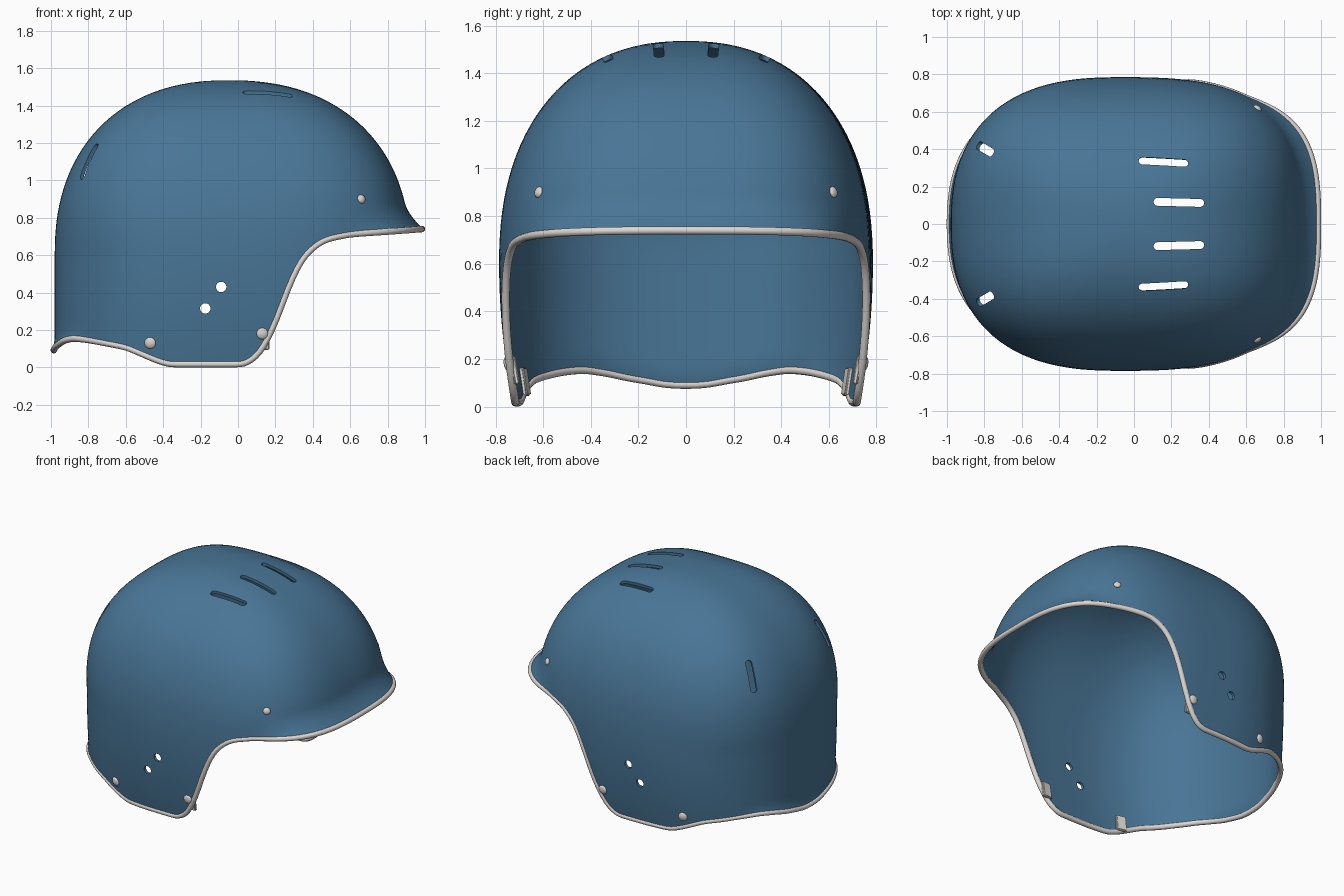
import bpy, bmesh, math
from mathutils import Vector, Matrix
from mathutils.bvhtree import BVHTree

if "Cube" in bpy.data.objects:
    bpy.data.objects.remove(bpy.data.objects["Cube"])

COLS, ROWS = 240, 44
CX, Z0, H, P = -0.05, 0.6, 0.935, 2.27


def material(name, rgb):
    m = bpy.data.materials.new(name)
    m.diffuse_color = (*rgb, 1)
    m.use_nodes = True
    m.node_tree.nodes["Principled BSDF"].inputs["Base Color"].default_value = m.diffuse_color
    return m


BLUE = material("steel blue", (0.066, 0.18, 0.308))
GREY = material("light warm grey", (0.72, 0.68, 0.65))

# lower edge height as a function of length position
EDGE = [(-1.0, .09), (-.98, .09), (-.97, .11), (-.93, .14), (-.88, .155), (-.8, .145),
        (-.6, .107), (-.47, .05), (-.38, .016), (.04, .016), (.12, .075), (.2, .23),
        (.26, .40), (.33, .56), (.39, .63), (.465, .682), (.6, .710), (.75, .722),
        (.92, .738), (1.0, .738)]


def edge_height(x):
    for (x0, z0), (x1, z1) in zip(EDGE, EDGE[1:]):
        if x <= x1:
            return z0 + (z1 - z0) * max(0, (x - x0) / (x1 - x0))
    return EDGE[-1][1]


def step(v):
    v = min(1, max(0, v))
    return v * v * (3 - 2 * v)


def plan_radius(a, h):
    # superellipse plan, squarer towards the front and the crown
    c, s = math.cos(a), math.sin(a)
    n = 2.68 + 0.25 * c + h * (0.35 - 0.3 * c)
    ax = 0.97 if c > 0 else 0.93
    return (abs(c / ax) ** n + abs(s / 0.785) ** n) ** (-1 / n)


def finish(obj, mat, angle=40):
    obj.data.materials.clear()
    obj.data.materials.append(mat)
    bpy.ops.object.select_all(action='DESELECT')
    obj.select_set(True)
    bpy.context.view_layer.objects.active = obj
    bpy.ops.object.shade_smooth_by_angle(angle=math.radians(angle))


def new_object(name, bm):
    me = bpy.data.meshes.new(name)
    bmesh.ops.recalc_face_normals(bm, faces=bm.faces)
    bm.to_mesh(me)
    bm.free()
    o = bpy.data.objects.new(name, me)
    bpy.context.collection.objects.link(o)
    return o


# smoothed rim heights around the shell
angles = [2 * math.pi * j / COLS for j in range(COLS)]
plan_x = [CX + plan_radius(a, 0) * math.cos(a) for a in angles]
rim = [edge_height(x) for x in plan_x]
for _ in range(3):
    rim = [(rim[j - 1] + 2 * rim[j] + rim[(j + 1) % COLS]) / 4 for j in range(COLS)]


def shell_point(j, t):
    a, zr, x0 = angles[j], rim[j], plan_x[j]
    quarter = H * math.pi / 2
    total = quarter + Z0 - zr if zr < Z0 else H * math.acos(((zr - Z0) / H) ** (P / 2))
    d = t * total
    if d < quarter:
        phi = d / H
        s, z = math.sin(phi) ** (2 / P), Z0 + H * math.cos(phi) ** (2 / P)
    else:
        s, z = 1.0, Z0 - (d - quarter)
    r = s * plan_radius(a, max(0, (z - Z0) / H))
    # flared brim in front, small lip behind
    up = max(0, z - zr)
    r += 0.08 * step((x0 - 0.58) / 0.36) * max(0, 1 - up / 0.15) ** 2
    r += 0.014 * step((-x0 - 0.75) / 0.2) * max(0, 1 - up / 0.08) ** 2
    tuck = 1 - 0.08 * (max(0, Z0 - z) / Z0) ** 2
    return Vector((CX + r * math.cos(a), r * math.sin(a) * tuck, z))


# shell surface
bm = bmesh.new()
apex = bm.verts.new((CX, 0, Z0 + H))
rows = []
for i in range(1, ROWS + 1):
    t = 1 - (1 - i / ROWS) ** 1.25
    rows.append([bm.verts.new(shell_point(j, t)) for j in range(COLS)])
for j in range(COLS):
    k = (j + 1) % COLS
    bm.faces.new((apex, rows[0][j], rows[0][k]))
    for A, B in zip(rows, rows[1:]):
        bm.faces.new((A[j], B[j], B[k], A[k]))
bm.normal_update()
surface = BVHTree.FromBMesh(bm)
rim_path = [v.co.copy() for v in rows[-1]]
shell = new_object("helmet_shell", bm)
if shell.data.polygons[0].normal.z < 0:
    shell.data.flip_normals()
solid = shell.modifiers.new("thickness", 'SOLIDIFY')
solid.thickness, solid.offset = 0.02, -1


# stadium shaped cutters for vents and strap holes
def slot(bm, p0, p1, direction, width, depth):
    p0, p1, d = Vector(p0), Vector(p1), Vector(direction).normalized()
    u = p1 - p0
    u = (u - d * u.dot(d)).normalized()
    v, r = d.cross(u), width / 2
    ring = []
    for k in range(20):
        a = -math.pi / 2 + math.pi * (k % 10) / 9 + (math.pi if k > 9 else 0)
        c = p1 - u * r if k < 10 else p0 + u * r
        ring.append(c + r * (u * math.cos(a) + v * math.sin(a)))
    lo = [bm.verts.new(p - d * depth) for p in ring]
    hi = [bm.verts.new(p + d * depth) for p in ring]
    bm.faces.new(lo[::-1])
    bm.faces.new(hi)
    for k in range(20):
        m = (k + 1) % 20
        bm.faces.new((lo[k], lo[m], hi[m], hi[k]))


bm = bmesh.new()
for s in (-1, 1):
    slot(bm, (.105, s * .119, 1.5), (.375, s * .112, 1.5), (0, 0, 1), .042, .2)
    slot(bm, (.025, s * .338, 1.46), (.29, s * .325, 1.46), (0, s * .1, 1), .04, .2)
    slot(bm, (-.845, s * .43, 1.01), (-.76, s * .38, 1.2), (-.74, s * .45, .45), .045, .15)
    for x, z in ((-.09, .43), (-.175, .315)):
        slot(bm, (x - .028, s * .77, z), (x + .028, s * .77, z), (0, 1, 0), .0555, .1)
cutter = new_object("vent_cutter", bm)
cutter.hide_render = True
cut = shell.modifiers.new("vents", 'BOOLEAN')
cut.object, cut.operation, cut.solver = cutter, 'DIFFERENCE', 'EXACT'
bpy.context.view_layer.objects.active = shell
for m in list(shell.modifiers):
    bpy.ops.object.modifier_apply(modifier=m.name)
bpy.data.objects.remove(cutter)
finish(shell, BLUE)

# rolled trim around the rim
curve = bpy.data.curves.new("rim_trim", 'CURVE')
curve.dimensions = '3D'
curve.bevel_depth, curve.bevel_resolution = 0.0175, 3
line = curve.splines.new('POLY')
line.points.add(COLS - 1)
for p, co in zip(line.points, rim_path):
    p.co = (CX + (co.x - CX) * 0.99, co.y * 0.988, co.z + 0.0015, 1)
line.use_cyclic_u = True
trim = bpy.data.objects.new("rim_trim", curve)
bpy.context.collection.objects.link(trim)
bpy.ops.object.select_all(action='DESELECT')
trim.select_set(True)
bpy.context.view_layer.objects.active = trim
bpy.ops.object.convert(target='MESH')
finish(trim, GREY, 60)


def on_shell(x, z, side):
    loc, nor, _, _ = surface.ray_cast(Vector((x, side * 2, z)), Vector((0, -side, 0)))
    if nor.y * side < 0:
        nor = -nor
    return loc, nor


# rivets and inner strap plates, both sides
for s, label in ((-1, "right"), (1, "left")):
    for part, x, z, r in (("brow", .66, .9, .024), ("front", .13, .18, .031), ("rear", -.47, .13, .031)):
        loc, nor = on_shell(x, z, s)
        bm = bmesh.new()
        mat = Matrix.Translation(loc) @ nor.to_track_quat('Z', 'Y').to_matrix().to_4x4()
        bmesh.ops.create_uvsphere(bm, u_segments=20, v_segments=10, radius=1,
                                  matrix=mat @ Matrix.Diagonal((r, r, .014, 1)))
        finish(new_object(f"{part}_rivet_{label}", bm), GREY, 60)
    for part, x, z in (("front", .135, .148), ("rear", -.465, .1)):
        loc, nor = on_shell(x, z, s)
        bm = bmesh.new()
        mat = Matrix.Translation(loc - nor * 0.027) @ nor.to_track_quat('Y', 'Z').to_matrix().to_4x4()
        bmesh.ops.create_cube(bm, size=1, matrix=mat @ Matrix.Diagonal((.07, .022, .12, 1)))
        bmesh.ops.bevel(bm, geom=bm.edges[:], offset=.006, segments=3, affect='EDGES')
        finish(new_object(f"{part}_strap_plate_{label}", bm), GREY)
